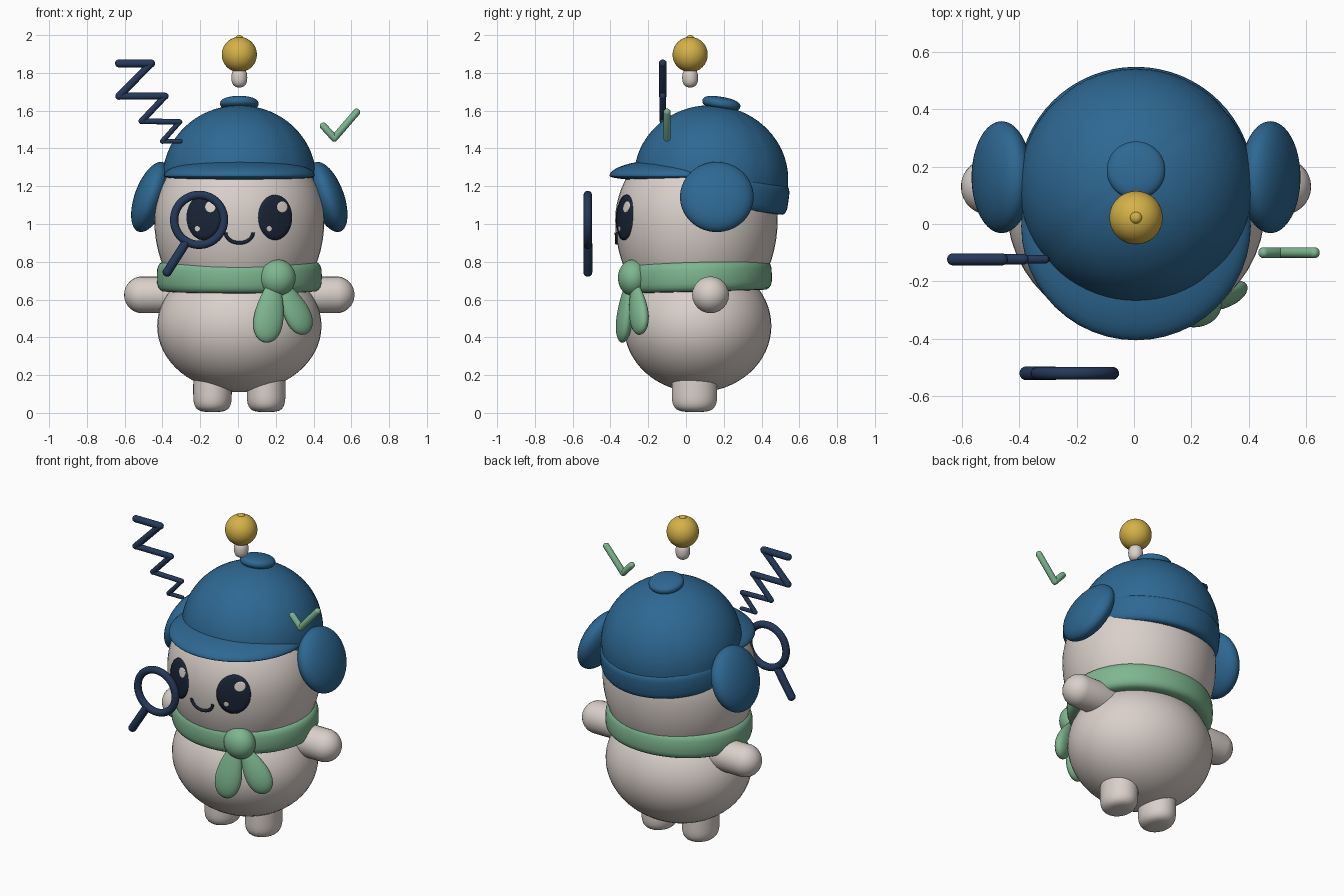
import bpy, bmesh
from math import sin, cos, pi, radians, sqrt, copysign
from mathutils import Vector, Matrix, Euler

if "Cube" in bpy.data.objects:
    bpy.data.objects.remove(bpy.data.objects["Cube"], do_unlink=True)


def material(name, rgb):
    m = bpy.data.materials.new(name)
    m.use_nodes = True
    m.diffuse_color = (*rgb, 1)
    m.node_tree.nodes["Principled BSDF"].inputs["Base Color"].default_value = (*rgb, 1)
    return m


CREAM = material("warm cream", (0.70, 0.63, 0.59))
BLUE = material("hat blue", (0.027, 0.138, 0.29))
GREEN = material("scarf green", (0.21, 0.47, 0.28))
GOLD = material("bulb gold", (0.66, 0.44, 0.065))
NAVY = material("navy", (0.018, 0.04, 0.10))
INK = material("eye ink", (0.010, 0.018, 0.038))
CX = 0.007  # figure's centre line


def finish(bm, name, mat, matrix=Matrix()):
    bm.transform(matrix)
    bmesh.ops.recalc_face_normals(bm, faces=bm.faces)
    for f in bm.faces:
        f.smooth = True
    me = bpy.data.meshes.new(name)
    bm.to_mesh(me)
    bm.free()
    me.materials.append(mat)
    ob = bpy.data.objects.new(name, me)
    bpy.context.collection.objects.link(ob)
    return ob


def unit_ball(u=48, v=32):
    bm = bmesh.new()
    bmesh.ops.create_uvsphere(bm, u_segments=u, v_segments=v, radius=1)
    return bm


def placed(loc, rot=(0, 0, 0)):
    return Matrix.Translation(loc) @ Euler([radians(a) for a in rot]).to_matrix().to_4x4()


def ellipsoid(name, loc, radii, mat, low=None, rot=(0, 0, 0), power=2):
    """Ellipsoid; low = separate lower z radius, power > 2 squares its profile."""
    bm = unit_ball()
    for v in bm.verts:
        rho, z = sqrt(v.co.x ** 2 + v.co.y ** 2), abs(v.co.z)
        v.co *= (rho ** power + z ** power) ** (-1 / power)
        rz = low if low and v.co.z < 0 else radii[2]
        v.co = (v.co.x * radii[0], v.co.y * radii[1], v.co.z * rz)
    return finish(bm, name, mat, placed(loc, rot))


def capsule(name, a, b, r, mat):
    a, b = Vector(a), Vector(b)
    bm = unit_ball(24, 15)
    for v in bm.verts:
        v.co *= r
        if v.co.z > 0:
            v.co.z += (b - a).length
    turn = (b - a).to_track_quat('Z', 'Y').to_matrix().to_4x4()
    return finish(bm, name, mat, Matrix.Translation(a) @ turn)


def ring(name, loc, rx, ry, thick, high, mat, rot=(0, 0, 0), power=2.0, n=64, k=20):
    """Closed ring with a superellipse section of half sizes thick and high."""
    bm = bmesh.new()
    rows = []
    for i in range(n):
        t = 2 * pi * i / n
        row = []
        for j in range(k):
            c, s = cos(2 * pi * j / k), sin(2 * pi * j / k)
            d = thick * copysign(abs(c) ** (2 / power), c)
            z = high * copysign(abs(s) ** (2 / power), s)
            row.append(bm.verts.new(((rx + d) * cos(t), (ry + d) * sin(t), z)))
        rows.append(row)
    for i in range(n):
        p, q = rows[i], rows[(i + 1) % n]
        for j in range(k):
            bm.faces.new((p[j], q[j], q[(j + 1) % k], p[(j + 1) % k]))
    return finish(bm, name, mat, placed(loc, rot))


# Body and head
HEAD, HEAD_R, HEAD_LOW = Vector((CX, 0.055, 1.02)), (0.45, 0.43, 0.44), 0.55
ellipsoid("body", (CX, 0.062, 0.46), (0.435, 0.39, 0.35), CREAM)
ellipsoid("head", HEAD, HEAD_R, CREAM, low=HEAD_LOW)

# Arms, legs and ear flaps, mirrored
for side, s in (("left", 1), ("right", -1)):
    capsule(side + "_arm", (CX + s * 0.28, 0.13, 0.625), (CX + s * 0.512, 0.13, 0.625), 0.098, CREAM)
    ellipsoid(side + "_leg", (CX + s * 0.142, 0.045, 0.125), (0.102, 0.12, 0.12), CREAM, power=4)
    ellipsoid(side + "_ear_flap", (CX + s * 0.468, 0.163, 1.143), (0.086, 0.195, 0.195),
              BLUE, rot=(0, -s * 20, 0))


# Face, laid on the surface of the head
def on_face(x, z, lift):
    rz = HEAD_R[2] if z > HEAD.z else HEAD_LOW
    d = 1 - ((x - HEAD.x) / HEAD_R[0]) ** 2 - ((z - HEAD.z) / rz) ** 2
    return Vector((x, HEAD.y - HEAD_R[1] * sqrt(d) - lift, z))


def face_patch(name, x, z, rx, rz, lift, mat, n=36, rings=5):
    bm = bmesh.new()
    mid = bm.verts.new(on_face(x, z, lift))
    last = None
    for r in range(1, rings + 2):
        f = min(r / rings, 1)
        h = lift if r <= rings else -0.005  # final ring is the rim
        row = [bm.verts.new(on_face(x + rx * f * cos(2 * pi * i / n),
                                    z + rz * f * sin(2 * pi * i / n), h)) for i in range(n)]
        for i in range(n):
            j = (i + 1) % n
            if last:
                bm.faces.new((last[i], row[i], row[j], last[j]))
            else:
                bm.faces.new((mid, row[i], row[j]))
        last = row
    ob = finish(bm, name, mat)
    if ob.data.polygons[0].normal.y > 0:
        ob.data.flip_normals()


for side, s in (("left", 1), ("right", -1)):
    ex = CX + s * 0.19
    face_patch(side + "_eye", ex, 1.035, 0.09, 0.12, 0.006, INK)
    face_patch(side + "_eye_glint", ex + 0.037, 1.09, 0.028, 0.03, 0.009, CREAM)
    face_patch(side + "_eye_sparkle", ex - 0.032, 0.975, 0.014, 0.015, 0.009, CREAM)

smile = bpy.data.curves.new("smile", 'CURVE')
smile.dimensions = '3D'
smile.bevel_depth = 0.009
smile.use_fill_caps = True
line = smile.splines.new('POLY')
line.points.add(16)
for i, p in enumerate(line.points):
    t = pi + pi * i / 16
    p.co = (*on_face(CX + 0.073 * cos(t), 0.955 + 0.055 * sin(t), 0.003), 1)
smile.materials.append(INK)
bpy.context.collection.objects.link(bpy.data.objects.new("smile", smile))

# Hat: panelled crown, band, peak and button
TILT = (-8, 0, 0)
bm = unit_ball(72, 36)
bmesh.ops.delete(bm, geom=[v for v in bm.verts if v.co.z < -0.01], context='VERTS')
bmesh.ops.contextual_create(bm, geom=[e for e in bm.edges if e.is_boundary])
for v in bm.verts:
    flat = Vector((v.co.x, v.co.y))
    if flat.length > 0.01:
        turn = flat.angle_signed(Vector((1, 0))) - radians(40)
        v.co *= 1 - 0.008 * flat.length * max(0, 1 - abs(sin(2 * turn)) * 4)
    v.co = (v.co.x * 0.407, v.co.y * 0.409, v.co.z * 0.388)
crown = finish(bm, "hat_crown", BLUE, placed((CX, 0.133, 1.24), TILT))
bpy.context.view_layer.objects.active = crown
crown.select_set(True)
bpy.ops.object.shade_smooth_by_angle(angle=radians(40))
ring("hat_band", (CX, 0.136, 1.18), 0.366, 0.366, 0.045, 0.08, BLUE, rot=TILT, power=3.5)
ellipsoid("hat_peak", (CX, -0.008, 1.255), (0.4, 0.397, 0.095), BLUE, low=0.03)
ellipsoid("hat_button", (CX, 0.187, 1.637), (0.102, 0.102, 0.036), BLUE, rot=(-10, 0, 0), power=2.4)

# Scarf: wrap, knot and two tails
ring("scarf_wrap", (CX, 0.06, 0.722), 0.382, 0.34, 0.055, 0.08, GREEN, rot=(1.5, 0, 0), power=3)
ellipsoid("scarf_knot", (0.208, -0.28, 0.715), (0.097, 0.08, 0.097), GREEN)


def scarf_tail(name, top, bottom, outward, width):
    top, bottom = Vector(top), Vector(bottom)
    axis = (top - bottom).normalized()
    out = Vector(outward)
    out = (out - axis * out.dot(axis)).normalized()
    frame = Matrix((out.cross(axis), out, axis)).transposed().to_4x4()
    bm = unit_ball(32, 20)
    for v in bm.verts:
        taper = 1 - 0.4 * v.co.z
        v.co = (v.co.x * width * taper, v.co.y * 0.038 * taper, v.co.z * (top - bottom).length / 2)
    finish(bm, name, GREEN, Matrix.Translation((top + bottom) / 2) @ frame)


scarf_tail("scarf_tail_inner", (0.195, -0.30, 0.72), (0.143, -0.34, 0.372), (0.2, -1, 0), 0.075)
scarf_tail("scarf_tail_outer", (0.225, -0.275, 0.70), (0.365, -0.235, 0.42), (0.6, -1, 0), 0.07)

# Light bulb above the head
BY = 0.022
ellipsoid("bulb_globe", (CX, BY, 1.897), (0.093, 0.093, 0.093), GOLD)
ellipsoid("bulb_tip", (CX, BY, 1.98), (0.022, 0.022, 0.02), GOLD)
ellipsoid("bulb_base", (CX, BY, 1.775), (0.042, 0.042, 0.052), CREAM, power=2.4)

# Magnifying glass
ring("magnifier_rim", (-0.206, -0.52, 1.022), 0.132, 0.132, 0.022, 0.022, NAVY, rot=(90, 0, 0))
capsule("magnifier_handle", (-0.28, -0.52, 0.895), (-0.375, -0.52, 0.745), 0.024, NAVY)


# Floating signs made of rounded strokes
def strokes(name, points, y, r0, r1, mat):
    n = len(points) - 1
    for i in range(n):
        (xa, za), (xb, zb) = points[i], points[i + 1]
        capsule(f"{name}_{i + 1}", (xa, y, za), (xb, y, zb), r0 + (r1 - r0) * i / max(n - 1, 1), mat)


strokes("zigzag_stroke", [(-0.63, 1.85), (-0.46, 1.85), (-0.63, 1.677), (-0.385, 1.677),
                          (-0.51, 1.545), (-0.31, 1.54), (-0.4, 1.438), (-0.305, 1.438)],
        -0.123, 0.021, 0.012, NAVY)
strokes("tick_stroke", [(0.452, 1.518), (0.51, 1.455), (0.628, 1.592)], -0.1, 0.019, 0.019, GREEN)
